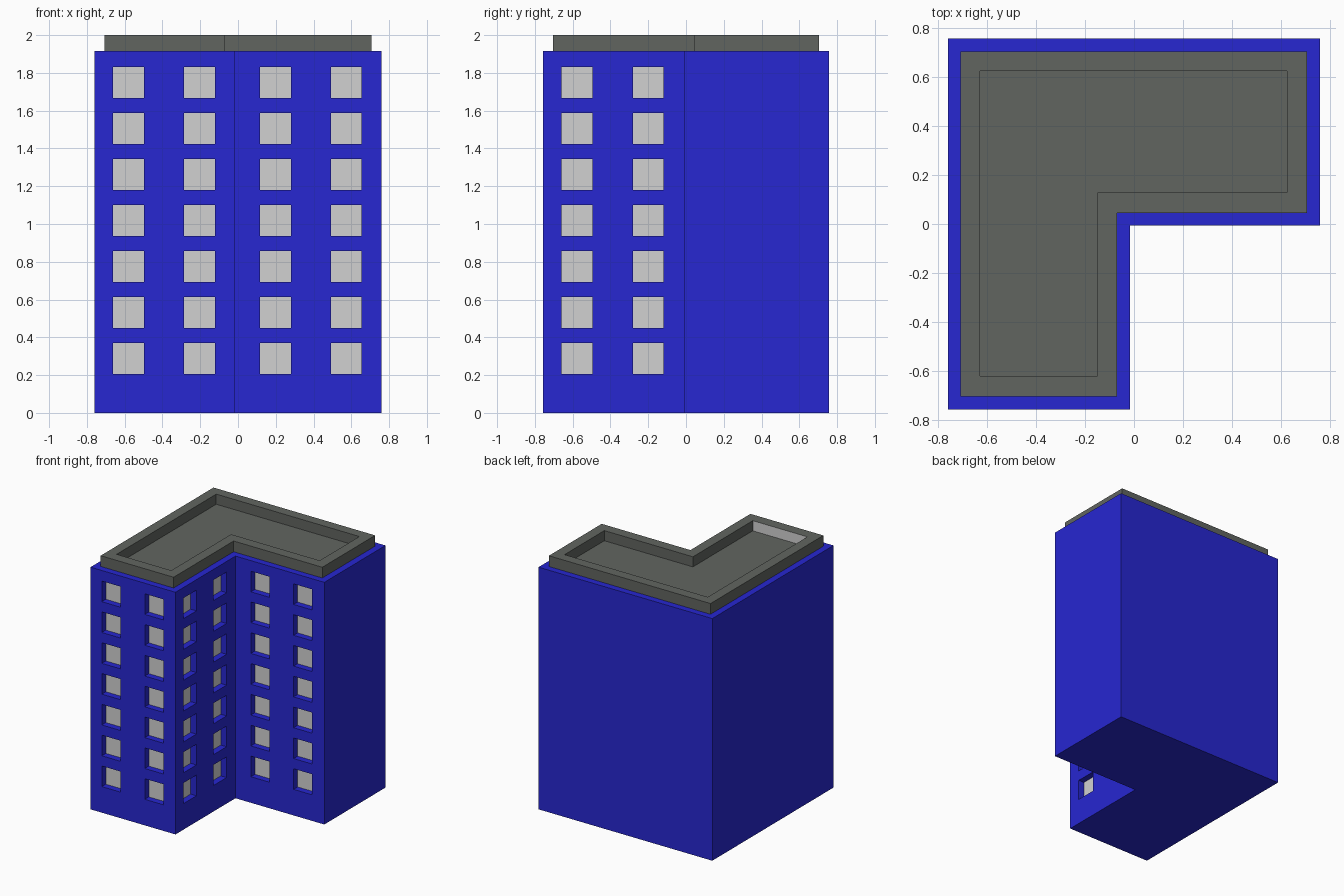
import bpy, bmesh

if "Cube" in bpy.data.objects:
    bpy.data.objects.remove(bpy.data.objects["Cube"])


def material(name, rgb):
    m = bpy.data.materials.new(name)
    m.diffuse_color = (*rgb, 1)
    m.use_nodes = True
    m.node_tree.nodes["Principled BSDF"].inputs["Base Color"].default_value = m.diffuse_color
    return m


BLUE = material("blue_wall", (0.02, 0.02, 0.64))
DARK = material("dark_grey_roof", (0.12, 0.13, 0.118))
PALE = material("pale_grey_glass", (0.64, 0.64, 0.64))


def l_outline(x0, x1, y0, y1, cx, cy):
    """Counter-clockwise L with its notch at the front right."""
    return [(x0, y0), (cx, y0), (cx, cy), (x1, cy), (x1, y1), (x0, y1)]


def stacked_loops(loops, bottom):
    """Bridge successive (outline, z) loops and cap the last one."""
    bm = bmesh.new()
    rings = [[bm.verts.new((x, y, z)) for x, y in pts] for pts, z in loops]
    for a, b in zip(rings, rings[1:]):
        for i in range(len(a)):
            j = (i + 1) % len(a)
            bm.faces.new((a[i], a[j], b[j], b[i]))
    bm.faces.new(rings[-1])
    if bottom:
        bm.faces.new(rings[0][::-1])
    bm.normal_update()
    return bm


def finish(bm, name, mats):
    me = bpy.data.meshes.new(name)
    bm.to_mesh(me)
    bm.free()
    for m in mats:
        me.materials.append(m)
    ob = bpy.data.objects.new(name, me)
    bpy.context.collection.objects.link(ob)
    return ob


# Window spans along each axis
SIZE = 0.163
DEPTH = 0.05


def spans(centres):
    return [(c - SIZE / 2, c + SIZE / 2) for c in centres]


win_x = spans([-0.58, -0.204, 0.199, 0.573])
win_y = spans([-0.577, -0.2])
win_z = spans([0.2875 + 0.2437 * i for i in range(7)])


def inside(v, ranges):
    return any(a < v < b for a, b in ranges)


# Building body: L block, sliced along window edges
WALL_TOP = 1.915
outline = l_outline(-0.76, 0.76, -0.757, 0.757, -0.017, -0.007)
bm = stacked_loops([(outline, 0), (outline, WALL_TOP)], True)
for axis, ranges in enumerate((win_x, win_y, win_z)):
    normal = [0, 0, 0]
    normal[axis] = 1
    for value in (v for r in ranges for v in r):
        bmesh.ops.bisect_plane(bm, geom=bm.verts[:] + bm.edges[:] + bm.faces[:],
                               plane_co=[value * n for n in normal], plane_no=normal)
bm.normal_update()

# Recessed windows on the front walls and the side wall of the notch
panes = []
for f in bm.faces:
    c, n = f.calc_center_median(), f.normal
    front = n.y < -0.9 and inside(c.x, win_x)
    side = n.x > 0.9 and c.x < 0.5 and inside(c.y, win_y)
    if (front or side) and inside(c.z, win_z):
        panes.append(f)
bmesh.ops.inset_individual(bm, faces=panes, thickness=0, depth=-DEPTH)
for f in panes:
    f.material_index = 1
finish(bm, "building_body", [BLUE, PALE])

# Roof parapet with sunken floor; the inner wall at the front end is pale
outer = l_outline(-0.708, 0.706, -0.705, 0.705, -0.07, 0.045)
inner = l_outline(-0.628, 0.625, -0.62, 0.625, -0.15, 0.128)
bm = stacked_loops([(outer, WALL_TOP), (outer, 2.0), (inner, 2.0), (inner, 1.92)], False)
for f in bm.faces:
    if f.normal.y > 0.9 and f.calc_center_median().y < -0.5:
        f.material_index = 1
finish(bm, "roof_parapet", [DARK, PALE])
